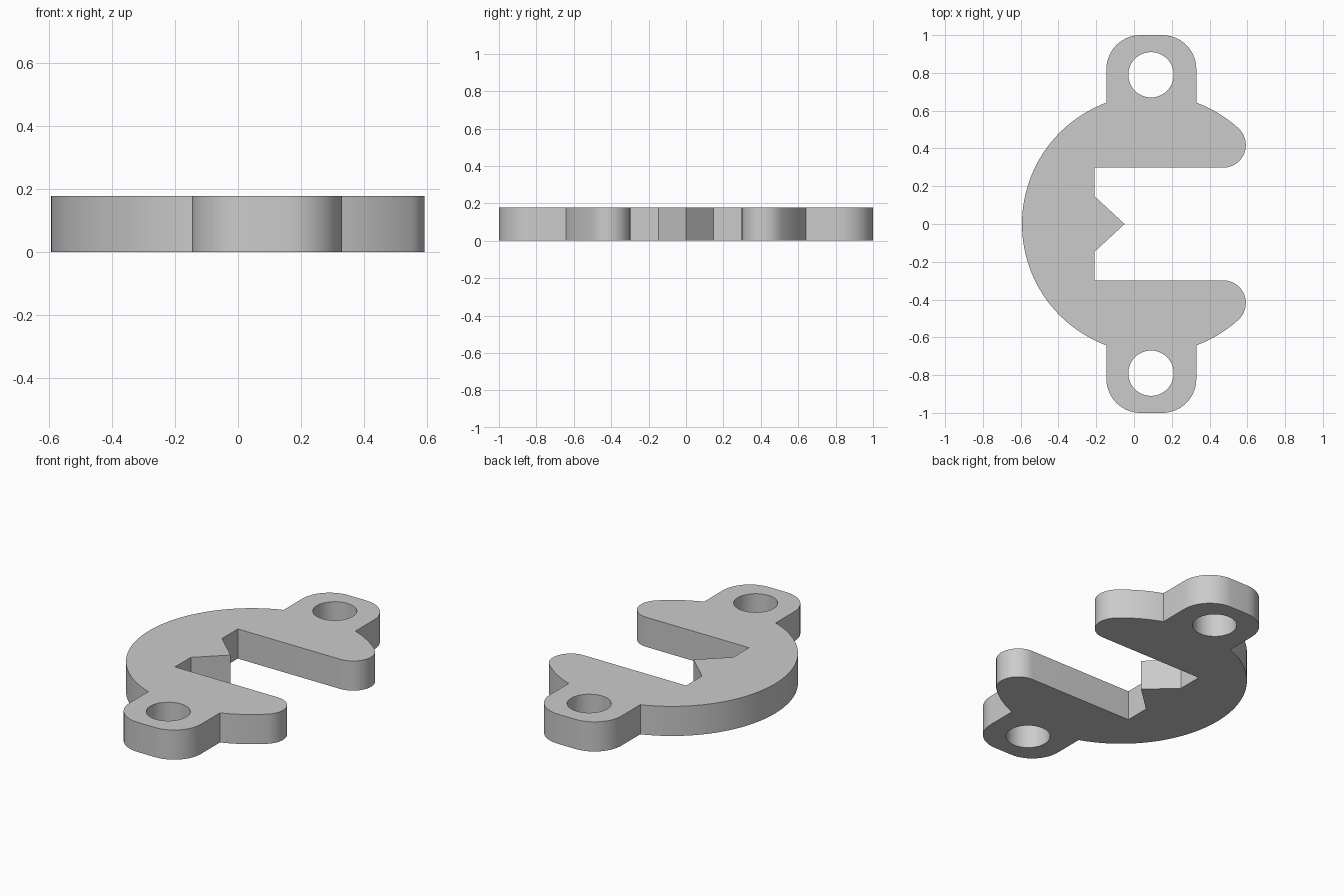
import bpy, bmesh
from math import sin, cos, asin, atan2, degrees, radians, sqrt

if "Cube" in bpy.data.objects:
    bpy.data.objects.remove(bpy.data.objects["Cube"], do_unlink=True)

THICK = 0.178
CX, R = 0.092, 0.685            # centre and radius of the round body
TAB, CORNER = 0.238, 0.18       # half width and corner radius of the mounting tabs
HOLE_Y, HOLE_R = 0.79, 0.12
SLOT_X, SLOT_Y = -0.21, 0.298   # back wall and half width of the open slot
TIP_X, WEDGE_Y = -0.05, 0.148
NOSE = 0.12                     # rounding of the arm ends


def arc(x, y, r, start, end, steps):
    angles = [radians(start + (end - start) * i / steps) for i in range(steps + 1)]
    return [(x + r * cos(a), y + r * sin(a)) for a in angles]


# Upper half of the outline, from the wedge tip round to the far side
nose_y = SLOT_Y + NOSE
nose_x = CX + sqrt((R - NOSE) ** 2 - nose_y ** 2)
nose_end = degrees(atan2(nose_y, nose_x - CX))
tab_angle = degrees(asin(TAB / R))

half = [(TIP_X, 0), (SLOT_X, WEDGE_Y), (SLOT_X, SLOT_Y)]
half += arc(nose_x, nose_y, NOSE, -90, nose_end, 20)
half += arc(CX, 0, R, nose_end, 90 - tab_angle, 10)[1:]
half += arc(CX + TAB - CORNER, 1 - CORNER, CORNER, 0, 90, 14)
half += arc(CX - TAB + CORNER, 1 - CORNER, CORNER, 90, 180, 14)
half += arc(CX, 0, R, 90 + tab_angle, 180, 32)
outline = half + [(x, -y) for x, y in half[-2:0:-1]]

# Outline and two bolt holes, filled and extruded
bm = bmesh.new()
loops = [outline] + [arc(CX - 0.002, s * HOLE_Y, HOLE_R, 0, 360, 48)[:-1] for s in (1, -1)]
edges = []
for points in loops:
    verts = [bm.verts.new((x, y, 0)) for x, y in points]
    edges += [bm.edges.new((verts[i - 1], v)) for i, v in enumerate(verts)]
bmesh.ops.triangle_fill(bm, use_beauty=True, use_dissolve=False, edges=edges)
top = bmesh.ops.extrude_face_region(bm, geom=bm.faces[:], use_keep_orig=True)
bmesh.ops.translate(bm, vec=(0, 0, THICK),
                    verts=[g for g in top["geom"] if isinstance(g, bmesh.types.BMVert)])
bmesh.ops.recalc_face_normals(bm, faces=bm.faces[:])
mesh = bpy.data.meshes.new("clamp_plate")
bm.to_mesh(mesh)
bm.free()

# Plain grey material
grey = bpy.data.materials.new("grey")
grey.use_nodes = True
colour = (0.6, 0.6, 0.6, 1)
grey.diffuse_color = colour
grey.node_tree.nodes["Principled BSDF"].inputs["Base Color"].default_value = colour
mesh.materials.append(grey)

plate = bpy.data.objects.new("clamp_plate", mesh)
bpy.context.collection.objects.link(plate)
bpy.ops.object.select_all(action="DESELECT")
plate.select_set(True)
bpy.context.view_layer.objects.active = plate
bpy.ops.object.shade_smooth_by_angle(angle=radians(30))
